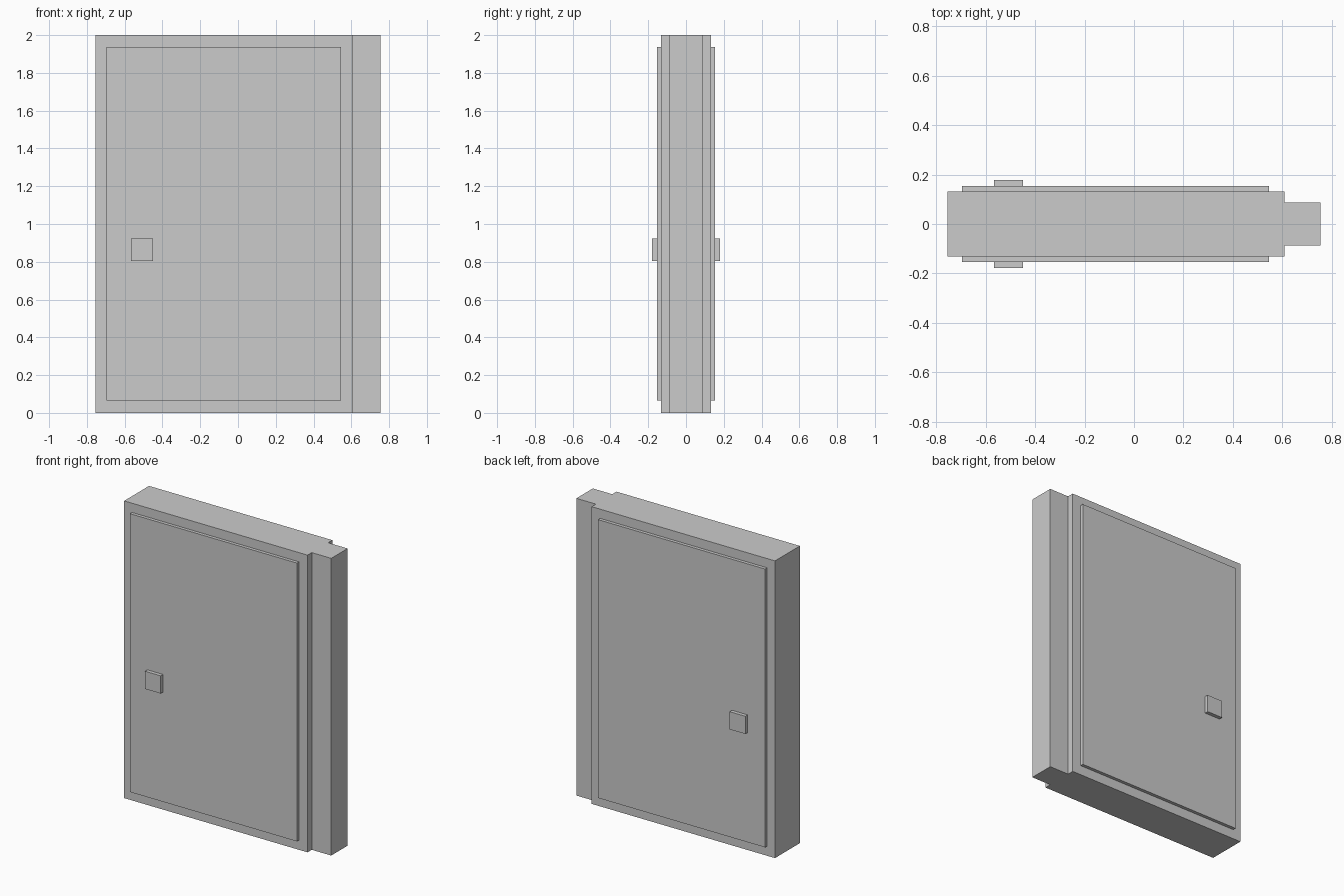
import bpy, bmesh

if "Cube" in bpy.data.objects:
    bpy.data.objects.remove(bpy.data.objects["Cube"])

grey = bpy.data.materials.new("light_grey")
grey.diffuse_color = (0.6, 0.6, 0.6, 1)
grey.use_nodes = True
grey.node_tree.nodes["Principled BSDF"].inputs["Base Color"].default_value = grey.diffuse_color


def finish(name, bm):
    bmesh.ops.recalc_face_normals(bm, faces=bm.faces)
    mesh = bpy.data.meshes.new(name)
    bm.to_mesh(mesh)
    bm.free()
    mesh.materials.append(grey)
    obj = bpy.data.objects.new(name, mesh)
    bpy.context.collection.objects.link(obj)
    return obj


def box(name, x, y, z):
    """Box from (min, max) pairs on each axis."""
    bm = bmesh.new()
    bmesh.ops.create_cube(bm, size=1)
    for v in bm.verts:
        v.co = [r[0] if c < 0 else r[1] for c, r in zip(v.co, (x, y, z))]
    return finish(name, bm)


# Door slab with its narrower hinge strip, one plan profile pulled up
half = [(-0.755, 0.132), (0.61, 0.132), (0.61, 0.087), (0.755, 0.087)]
plan = half + [(x, -y) for x, y in reversed(half)]
bm = bmesh.new()
base = bm.faces.new([bm.verts.new((x, y, 0)) for x, y in plan])
top = bmesh.ops.extrude_face_region(bm, geom=[base])["geom"]
bmesh.ops.translate(bm, vec=(0, 0, 2),
                    verts=[v for v in top if isinstance(v, bmesh.types.BMVert)])
if not any(f.is_valid and all(v.co.z < 0.01 for v in f.verts) for f in bm.faces):
    bm.faces.new([v for v in bm.verts if v.co.z < 0.01])
finish("door_slab", bm)

# Raised panel and square handle plate on both sides
for side, s in (("front", -1), ("back", 1)):
    box(side + "_panel", (-0.697, 0.546), sorted((s * 0.131, s * 0.154)), (0.065, 1.938))
    box(side + "_handle_plate", (-0.567, -0.45), sorted((s * 0.153, s * 0.179)), (0.803, 0.922))
